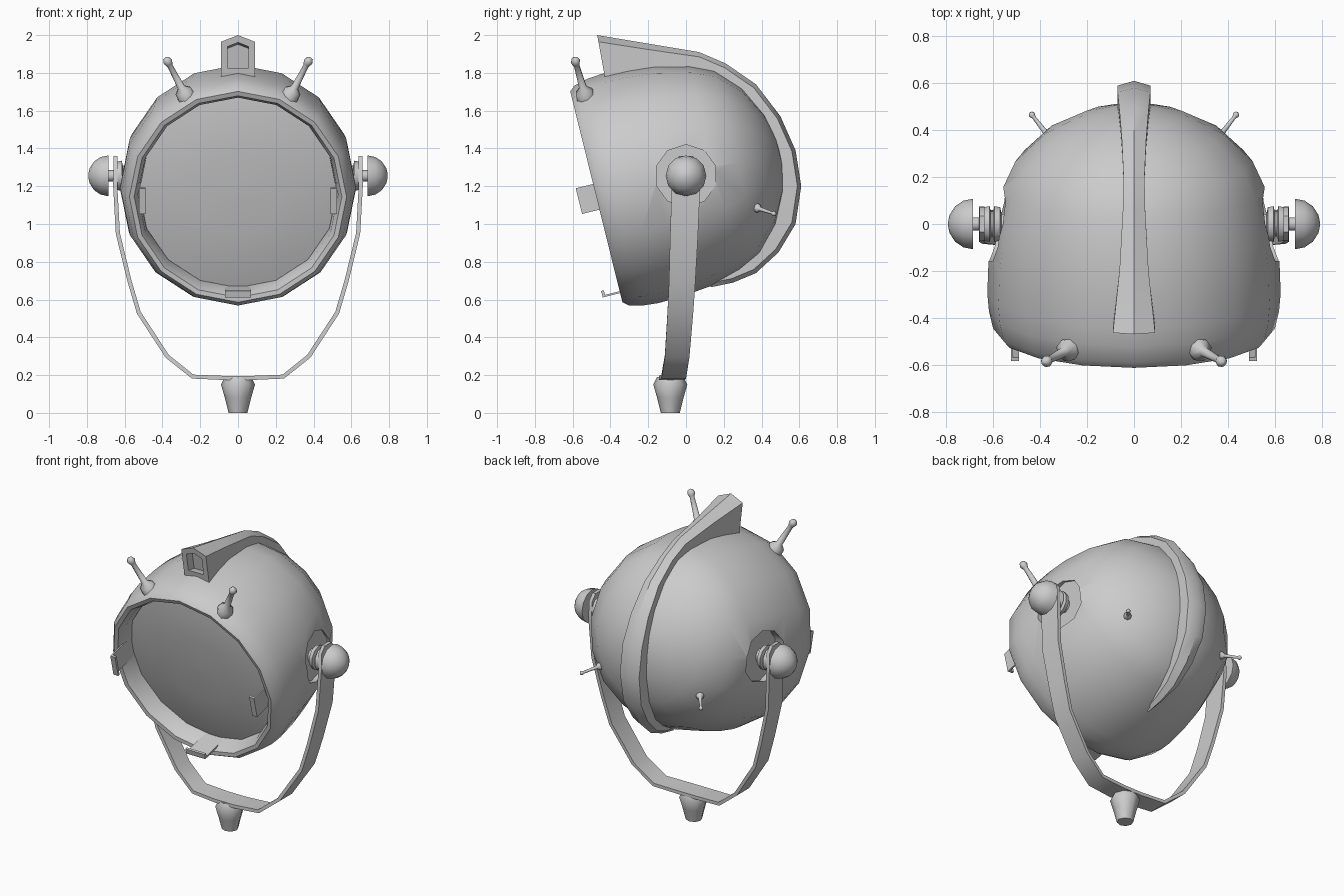
import bpy, bmesh
from math import sin, cos, pi, radians
from mathutils import Vector

cube = bpy.data.objects.get("Cube")
if cube:
    bpy.data.objects.remove(cube, do_unlink=True)

grey = bpy.data.materials.new("plain grey")
grey.use_nodes = True
GREY = (0.6, 0.6, 0.6, 1)
grey.diffuse_color = GREY
grey.node_tree.nodes["Principled BSDF"].inputs["Base Color"].default_value = GREY


def smooth(ob, angle):
    bpy.ops.object.select_all(action='DESELECT')
    ob.select_set(True)
    bpy.context.view_layer.objects.active = ob
    bpy.ops.object.shade_smooth_by_angle(angle=radians(angle))


def loft(name, rings, angle=40):
    """Skin a row of equal-sized point rings and cap both ends."""
    bm = bmesh.new()
    rows = [[bm.verts.new(p) for p in ring] for ring in rings]
    n = len(rows[0])
    for a, b in zip(rows, rows[1:]):
        for i in range(n):
            j = (i + 1) % n
            bm.faces.new((a[i], a[j], b[j], b[i]))
    bm.faces.new(rows[0])
    bm.faces.new(rows[-1])
    bmesh.ops.remove_doubles(bm, verts=bm.verts, dist=0.0005)
    bmesh.ops.recalc_face_normals(bm, faces=bm.faces)
    mesh = bpy.data.meshes.new(name)
    bm.to_mesh(mesh)
    bm.free()
    mesh.materials.append(grey)
    ob = bpy.data.objects.new(name, mesh)
    bpy.context.collection.objects.link(ob)
    smooth(ob, angle)
    return ob


def turned(name, profile, origin, direction, segs=12, angle=40):
    """Turn a (distance, radius) profile around a direction."""
    rot = Vector(direction).to_track_quat('Z', 'Y')
    o = Vector(origin)
    rings = []
    for t, r in profile:
        rings.append([o + rot @ Vector((r * sin(2 * pi * i / segs), r * cos(2 * pi * i / segs), t))
                      for i in range(segs)])
    return loft(name, rings, angle)


# Lamp frame: centre of the opening, backward axis, up
FACE = Vector((0, -0.47, 1.145))
AXIS = Vector((0, 0.97, 0.24)).normalized()
UP = Vector((0, -0.24, 0.97)).normalized()
SIDE = Vector((1, 0, 0))
PIVOT = Vector((0, 0.0, 1.255))

# Lamp housing with rounded rim and recessed mouth
body = turned("housing", [(0.14, 0.02), (0.14, 0.525), (0.04, 0.53), (0.0, 0.55), (-0.005, 0.575),
                          (0.025, 0.6), (0.1, 0.618), (0.18, 0.625), (0.32, 0.62), (0.46, 0.605),
                          (0.64, 0.56), (0.76, 0.505), (0.88, 0.38), (0.96, 0.22), (0.99, 0.1),
                          (1.0, 0.01)], FACE, AXIS, 16, 50)

# Pivot pockets cut into both sides
for s in (1, -1):
    cutter = turned("pocket_cutter", [(0.54, 0.165), (0.8, 0.165)], PIVOT, (s, 0, 0), 10)
    cutter.hide_render = True
    mod = body.modifiers.new("pocket", 'BOOLEAN')
    mod.operation = 'DIFFERENCE'
    mod.solver = 'EXACT'
    mod.object = cutter
    bpy.context.view_layer.objects.active = body
    bpy.ops.object.modifier_apply(modifier=mod.name)
    bpy.data.objects.remove(cutter, do_unlink=True)
smooth(body, 50)

# Domed lens
turned("lens", [(0.13, 0.524), (0.11, 0.524), (0.085, 0.4), (0.07, 0.22), (0.065, 0.01)],
       FACE, AXIS, 16, 50)

# Lens clips at the bottom and both sides
for name, a in (("bottom", -pi / 2), ("left", 0), ("right", pi)):
    out = cos(a) * SIDE + sin(a) * UP
    along = -sin(a) * SIDE + cos(a) * UP
    shape = [(-0.1, 0.49), (-0.1, 0.525), (0.12, 0.525), (0.12, 0.515), (-0.085, 0.515), (-0.085, 0.49)]
    loft(name + "_lens_clip", [[FACE + AXIS * t + out * r + along * w for t, r in shape]
                               for w in (-0.07, 0.07)], 20)

# Crest running over the back, as (ridge y, ridge z, half width)
ridge = [(-0.47, 2.0, 0.09), (-0.2, 1.955, 0.062), (0.07, 1.91, 0.047), (0.21, 1.85, 0.045),
         (0.37, 1.74, 0.052), (0.5, 1.57, 0.062), (0.58, 1.39, 0.07), (0.61, 1.2, 0.07),
         (0.58, 1.0, 0.065), (0.49, 0.85, 0.055), (0.37, 0.74, 0.042), (0.25, 0.69, 0.027),
         (0.13, 0.665, 0.008)]
rings = []
for i, (y, z, w) in enumerate(ridge):
    top = Vector((0, y, z))
    base = top.lerp(Vector((0, 0.08, 1.25)), 0.24)
    if i < 2:
        base = Vector((0, (-0.43, -0.2)[i], (1.78, 1.76)[i]))
    shoulder = top.lerp(base, 0.16)
    rings.append([base - SIDE * w, shoulder - SIDE * w, top, shoulder + SIDE * w, base + SIDE * w])
mid = sum(rings[0], Vector()) / 5
inner = [mid.lerp(p, 0.62) for p in rings[0]]
floor = [p + Vector((0, 0.06, -0.01)) for p in inner]
loft("crest", [floor, inner] + rings, 35)


def pin(name, base, tip, foot, rod, ball, segs=8):
    """Flared foot, thin rod and ball tip."""
    base, tip = Vector(base), Vector(tip)
    d = (tip - base).length
    prof = [(-foot * 0.5, foot), (foot * 0.4, foot * 0.95), (foot * 0.9, rod * 1.4), (d - ball, rod)]
    prof += [(d - ball * cos(a), ball * sin(a)) for a in (0.8, 1.57, 2.4, 3.1)]
    turned(name, prof, base, tip - base, segs, 50)


for s, side in ((1, "left"), (-1, "right")):
    # Front antennae and rear pins
    pin(side + "_antenna", (s * 0.28, -0.535, 1.685), (s * 0.372, -0.585, 1.86), 0.05, 0.015, 0.026)
    pin(side + "_rear_pin", (s * 0.365, 0.375, 1.085), (s * 0.435, 0.465, 1.055), 0.025, 0.008, 0.014)
    # Pivot hub, shaft and domed knob
    turned(side + "_pivot_hub", [(0.53, 0.045), (0.565, 0.045), (0.57, 0.075), (0.595, 0.08),
                                 (0.6, 0.055), (0.61, 0.055), (0.615, 0.08), (0.64, 0.075)],
           PIVOT, (s, 0, 0), 10)
    turned(side + "_pivot_shaft", [(0.6, 0.03), (0.7, 0.03)], PIVOT, (s, 0, 0), 10)
    dome = [(0.685, 0.01), (0.685, 0.108)]
    dome += [(0.685 + 0.108 * sin(a), 0.108 * cos(a)) for a in (0.4, 0.8, 1.2, 1.5)]
    turned(side + "_knob", dome, PIVOT, (s, 0, 0), 12, 50)

# Yoke strap, as (x, y, z, half width) from one pivot to the bottom, then mirrored
half = [(0.648, 0.0, 1.36, 0.035), (0.648, 0.0, 1.32, 0.07), (0.65, 0.0, 1.2, 0.075),
        (0.636, -0.01, 0.95, 0.074), (0.575, -0.02, 0.7, 0.07), (0.525, -0.03, 0.53, 0.068),
        (0.375, -0.047, 0.3, 0.065), (0.24, -0.065, 0.192, 0.065), (0.07, -0.075, 0.185, 0.068)]
path = half + [(-x, y, z, w) for x, y, z, w in reversed(half)]
rings = []
for i, (x, y, z, w) in enumerate(path):
    a, b = path[max(i - 1, 0)], path[min(i + 1, len(path) - 1)]
    n = Vector((b[2] - a[2], 0, a[0] - b[0])).normalized() * 0.011
    p, e = Vector((x, y, z)), Vector((0, w, 0))
    rings.append([p - n - e, p - n + e, p + n + e, p + n - e])
loft("yoke_strap", rings, 40)

# Tapered foot under the yoke
turned("foot", [(0, 0.05), (0.08, 0.07), (0.15, 0.09), (0.19, 0.07)], (0, -0.083, 0), (0, 0, 1), 8, 50)
